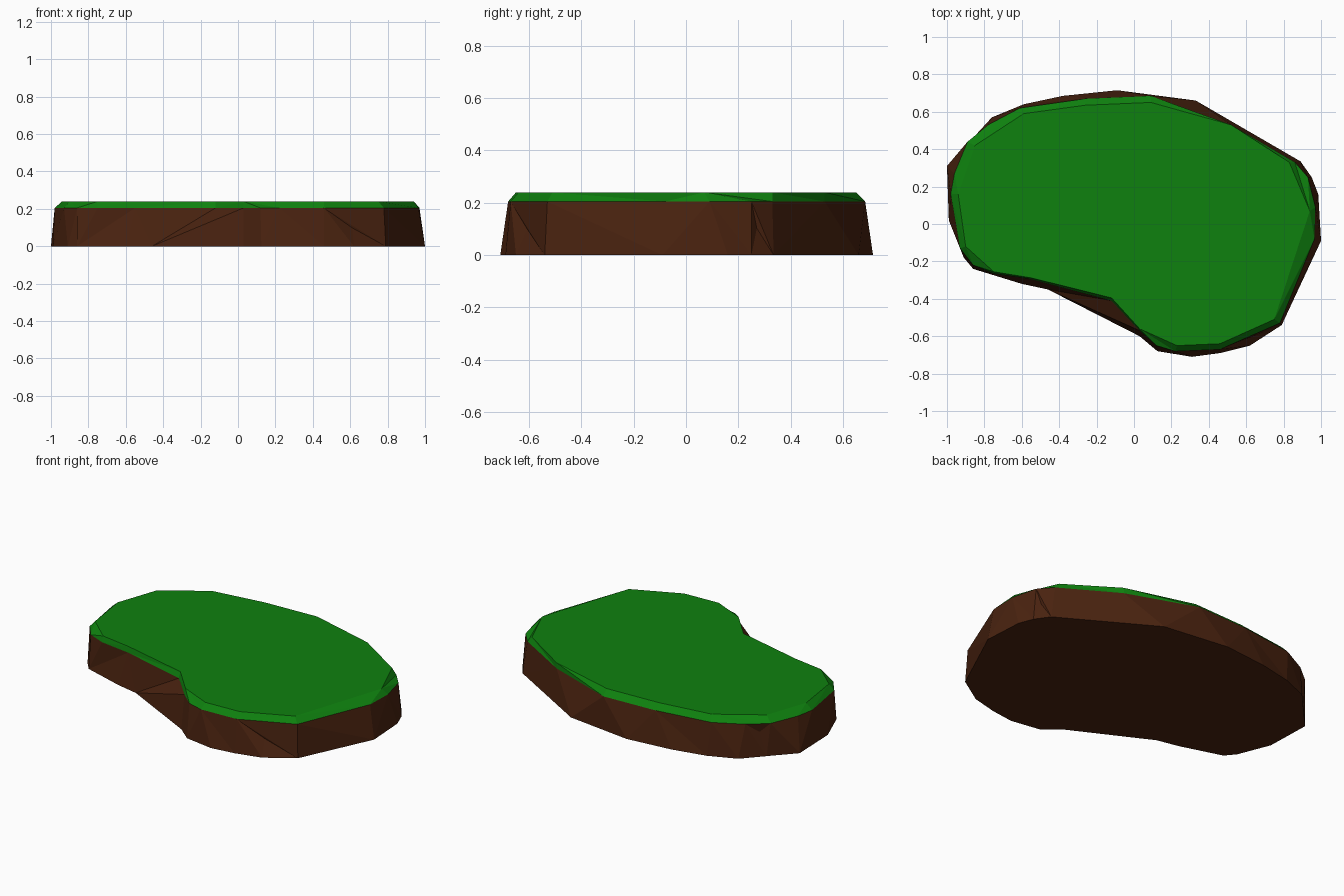
import bpy
import bmesh
from math import atan2, tau
from mathutils import Vector

cube = bpy.data.objects.get("Cube")
if cube:
    bpy.data.objects.remove(cube, do_unlink=True)

# Outlines, counter-clockwise from above, starting at the right-hand edge
base_outline = [
    (1, -.09), (.985, .16), (.95, .25), (.89, .335), (.33, .66), (-.09, .715),
    (-.38, .685), (-.59, .64), (-.76, .57), (-.87, .45), (-1, .31), (-.99, .02),
    (-.91, -.18), (-.86, -.24), (-.6, -.32), (-.46, -.35), (.03, -.6),
    (.125, -.68), (.31, -.71), (.46, -.69), (.62, -.65), (.79, -.54)]
rim_outline = [
    (.965, -.08), (.97, .09), (.93, .25), (.86, .33), (.52, .53), (.09, .685),
    (-.26, .67), (-.61, .62), (-.78, .53), (-.89, .44), (-.96, .27), (-.98, .16),
    (-.93, -.13), (-.86, -.22), (-.75, -.265), (-.55, -.295), (-.12, -.41),
    (.03, -.57), (.12, -.65), (.22, -.68), (.46, -.67), (.78, -.53)]
top_outline = [
    (.94, .07), (.83, .33), (.52, .53), (.09, .65), (-.26, .635), (-.59, .59),
    (-.85, .42), (-.94, .16), (-.9, -.12), (-.75, -.255), (-.55, -.288),
    (-.12, -.395), (.03, -.56), (.23, -.65), (.46, -.64), (.75, -.51)]
RIM_HEIGHT, TOP_HEIGHT = .205, .24
CENTRE = Vector((.2, 0))


def make_material(name, colour):
    mat = bpy.data.materials.new(name)
    mat.use_nodes = True
    mat.diffuse_color = colour
    mat.node_tree.nodes["Principled BSDF"].inputs["Base Color"].default_value = colour
    return mat


def turn(point):
    """Angle of a point around the island's middle."""
    return atan2(point[1] - CENTRE.y, point[0] - CENTRE.x) % tau


def add_ring(bm, outline, height):
    return [bm.verts.new((x, y, height)) for x, y in sorted(outline, key=turn)]


def stitch(bm, low, high):
    """Join two rings of different lengths with a band of triangles."""
    def angle(ring, i):
        return turn(ring[i % len(ring)].co) + tau * (i // len(ring))
    i = j = 0
    faces = []
    while i < len(low) or j < len(high):
        a, b = low[i % len(low)], high[j % len(high)]
        step_low = j == len(high) or (
            i < len(low) and angle(low, i + 1) <= angle(high, j + 1))
        if step_low:
            i += 1
            c = low[i % len(low)]
        else:
            j += 1
            c = high[j % len(high)]
        faces.append(bm.faces.new((a, c, b)))
    return faces


def finish(bm, name, mat):
    bmesh.ops.recalc_face_normals(bm, faces=bm.faces[:])
    mesh = bpy.data.meshes.new(name)
    bm.to_mesh(mesh)
    bm.free()
    mesh.materials.append(mat)
    obj = bpy.data.objects.new(name, mesh)
    bpy.context.collection.objects.link(obj)
    return obj


soil_brown = make_material("soil brown", (.068, .0165, .005, 1))
grass_green = make_material("grass green", (.0045, .22, .0045, 1))

# Earth bank: flared wall with a few chipped facets
bm = bmesh.new()
base = add_ring(bm, base_outline, 0)
rim = add_ring(bm, rim_outline, RIM_HEIGHT)
walls = stitch(bm, base, rim)
bm.faces.new(base[::-1])
bm.faces.new(rim)
chips = [(.65, -.62), (-.88, -.2), (.94, .25), (-.85, .5)]
chipped = {min(walls, key=lambda f: (f.calc_center_median().xy - Vector(p)).length)
           for p in chips}
poked = bmesh.ops.poke(bm, faces=list(chipped))
for vert in poked["verts"]:
    inward = (CENTRE - vert.co.xy).normalized() * .015
    vert.co += Vector((inward.x, inward.y, .02))
finish(bm, "earth_bank", soil_brown)

# Grass cap: bevelled edge and flat lawn
bm = bmesh.new()
edge = add_ring(bm, rim_outline, RIM_HEIGHT)
lawn = add_ring(bm, top_outline, TOP_HEIGHT)
stitch(bm, edge, lawn)
bm.faces.new(lawn)
finish(bm, "grass_cap", grass_green)
